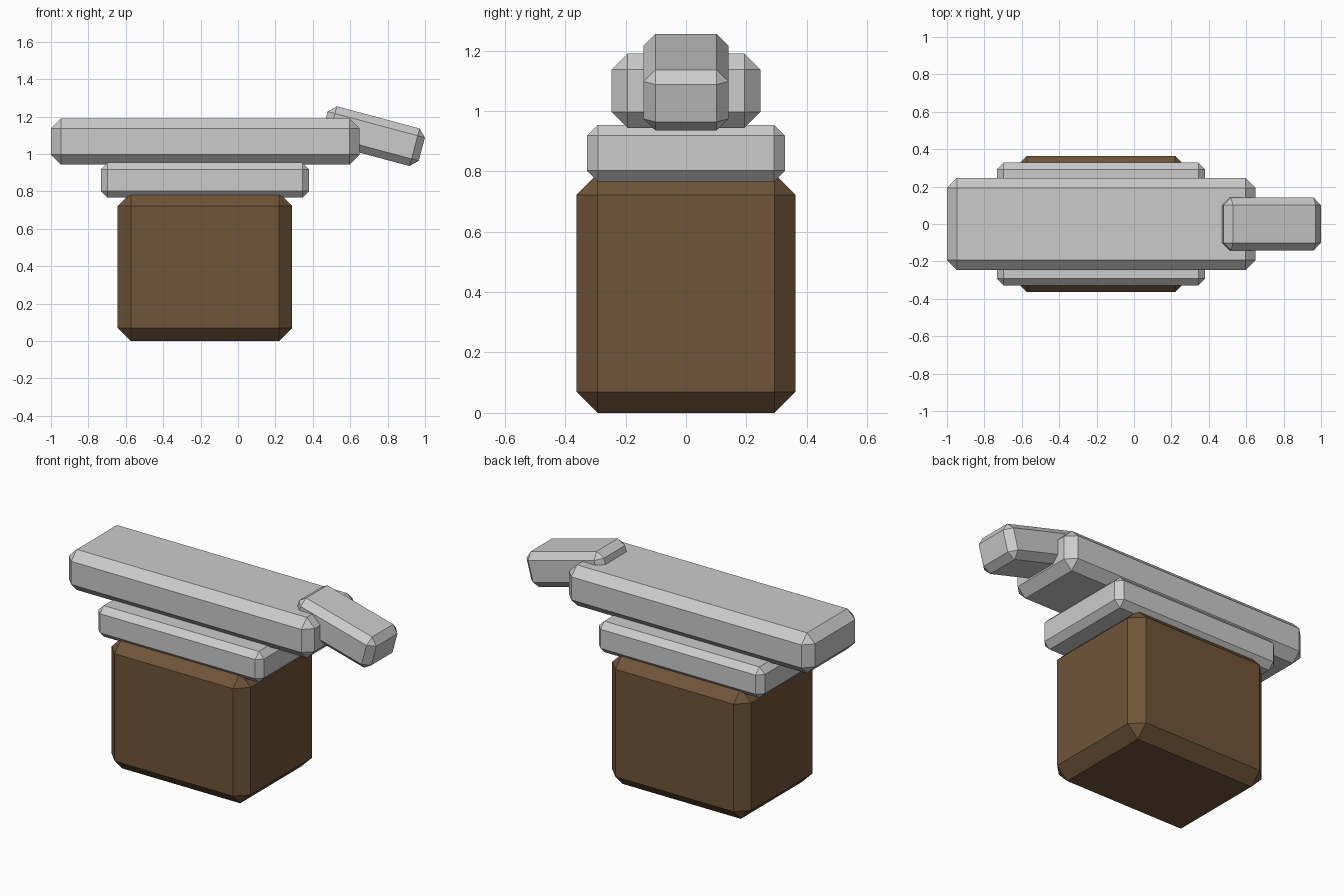
import bpy
from math import radians

if "Cube" in bpy.data.objects:
    bpy.data.objects.remove(bpy.data.objects["Cube"])


def chamfered_box(name, lo, hi, chamfer, color=None, tilt=0):
    """Flat-shaded box between two corners, one-segment bevel, tilted about its centre."""
    centre = [(a + b) / 2 for a, b in zip(lo, hi)]
    bpy.ops.mesh.primitive_cube_add(size=1, location=centre)
    ob = bpy.context.object
    ob.name = name
    ob.scale = [b - a for a, b in zip(lo, hi)]
    bpy.ops.object.transform_apply(location=False, rotation=False, scale=True)
    ob.rotation_euler.y = radians(tilt)
    bevel = ob.modifiers.new("chamfer", 'BEVEL')
    bevel.width = chamfer
    bevel.segments = 1
    bevel.limit_method = 'NONE'
    if color:
        mat = bpy.data.materials.new(name + "_colour")
        mat.diffuse_color = color
        mat.use_nodes = True
        mat.node_tree.nodes["Principled BSDF"].inputs["Base Color"].default_value = mat.diffuse_color
        ob.data.materials.append(mat)
    return ob


wood = (0.16, 0.09, 0.04, 1)

# Wooden stump
chamfered_box("wood_block", (-0.643, -0.363, 0), (0.29, 0.363, 0.792), 0.07, wood)
# Anvil foot and body
chamfered_box("anvil_base", (-0.733, -0.328, 0.766), (0.38, 0.328, 0.954), 0.036)
chamfered_box("anvil_top", (-1.0, -0.246, 0.944), (0.65, 0.246, 1.19), 0.053)
# Horn, sloping down to the right and sunk into the body
chamfered_box("anvil_horn", (0.454, -0.141, 0.991), (0.992, 0.141, 1.199), 0.04, tilt=15)
